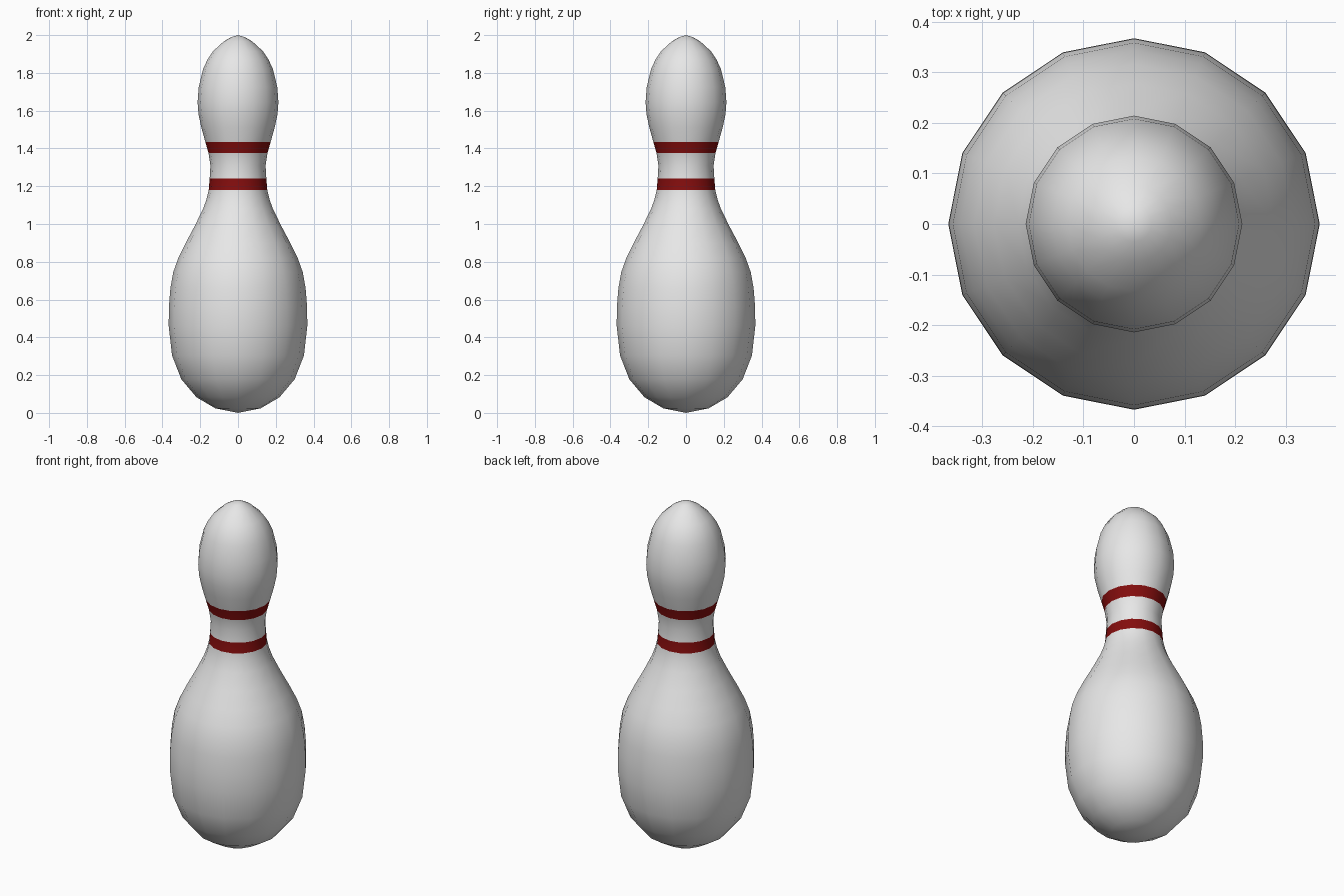
import bpy, bmesh, math

if "Cube" in bpy.data.objects:
    bpy.data.objects.remove(bpy.data.objects["Cube"])

SIDES = 16


def material(name, rgb):
    m = bpy.data.materials.new(name)
    m.diffuse_color = (*rgb, 1)
    m.use_nodes = True
    m.node_tree.nodes["Principled BSDF"].inputs["Base Color"].default_value = m.diffuse_color
    return m


# Half profile (radius, height) between the bottom and top poles
profile = [(0.12, 0.024), (0.22, 0.083), (0.30, 0.178), (0.349, 0.303),
           (0.367, 0.46), (0.366, 0.56), (0.358, 0.66), (0.343, 0.745),
           (0.316, 0.82), (0.277, 0.90), (0.229, 0.99), (0.185, 1.08),
           (0.167, 1.13), (0.155, 1.18), (0.150, 1.24), (0.146, 1.31),
           (0.156, 1.375), (0.173, 1.435), (0.194, 1.51), (0.209, 1.58),
           (0.214, 1.645), (0.208, 1.725), (0.185, 1.82), (0.162, 1.87),
           (0.132, 1.915), (0.075, 1.967), (0.035, 1.99)]
stripes = [(1.18, 1.24), (1.375, 1.435)]

# Lathed body
bm = bmesh.new()
rings = [[bm.verts.new((r * math.cos(math.tau * i / SIDES),
                        r * math.sin(math.tau * i / SIDES), z))
          for i in range(SIDES)] for r, z in profile]
bottom = bm.verts.new((0, 0, 0))
top = bm.verts.new((0, 0, 2))
for i in range(SIDES):
    j = (i + 1) % SIDES
    for a, b in zip(rings, rings[1:]):
        bm.faces.new((a[i], a[j], b[j], b[i]))
    bm.faces.new((bottom, rings[0][j], rings[0][i]))
    bm.faces.new((rings[-1][i], rings[-1][j], top))

# Red neck stripes by height, smooth shading everywhere
for f in bm.faces:
    z = f.calc_center_median().z
    f.material_index = int(any(lo < z < hi for lo, hi in stripes))
    f.smooth = True

mesh = bpy.data.meshes.new("bowling_pin")
bm.to_mesh(mesh)
bm.free()
mesh.materials.append(material("white", (0.8, 0.8, 0.8)))
mesh.materials.append(material("dark red", (0.23, 0.004, 0.004)))
bpy.context.collection.objects.link(bpy.data.objects.new("bowling_pin", mesh))
